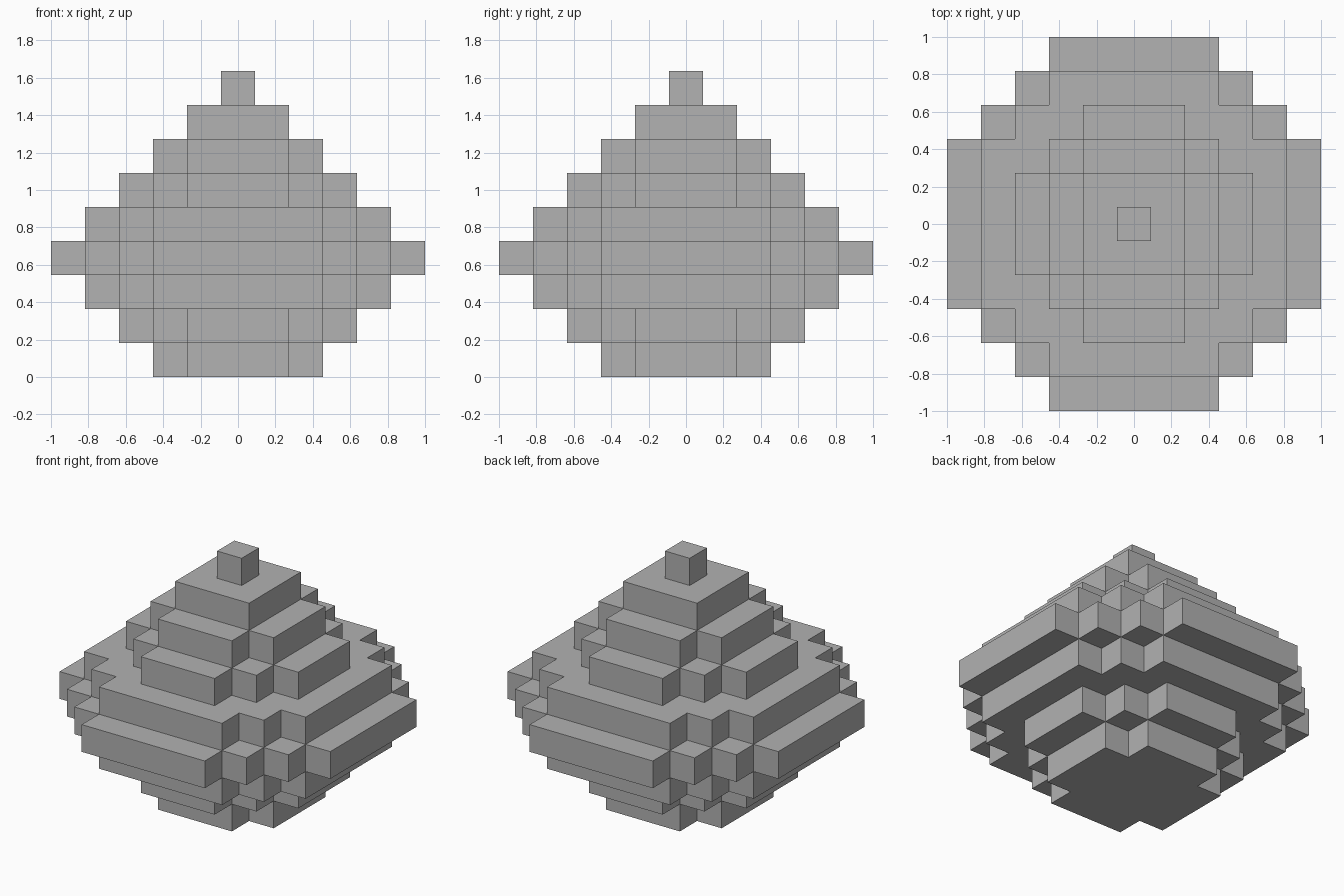
import bpy
import bmesh

cube = bpy.data.objects.get("Cube")
if cube:
    bpy.data.objects.remove(cube, do_unlink=True)

BLOCK = 2 / 11  # edge length of one block

stone = bpy.data.materials.new("plain_grey")
stone.use_nodes = True
grey = (0.445, 0.445, 0.445, 1)
stone.diffuse_color = grey
stone.node_tree.nodes["Principled BSDF"].inputs["Base Color"].default_value = grey


def stepped_outline(reach, flat):
    """Four-fold outline whose corners are cut in one-block steps."""
    x, y = reach, flat
    corner = [(x, y)]
    while x > flat:
        x -= 1
        corner.append((x, y))
        y += 1
        corner.append((x, y))
    outline = []
    for _ in range(4):
        outline += corner
        corner = [(-b, a) for a, b in corner]
    return outline


def add_layer(name, level, reach, flat):
    """One block-high slab extruded from its stepped outline."""
    bm = bmesh.new()
    verts = [bm.verts.new((x * BLOCK, y * BLOCK, level * BLOCK))
             for x, y in stepped_outline(reach, flat)]
    base = bm.faces.new(verts)
    top = bmesh.ops.extrude_face_region(bm, geom=[base], use_keep_orig=True)["geom"]
    bmesh.ops.translate(bm, vec=(0, 0, BLOCK),
                        verts=[v for v in top if isinstance(v, bmesh.types.BMVert)])
    bmesh.ops.recalc_face_normals(bm, faces=bm.faces)
    mesh = bpy.data.meshes.new(name)
    bm.to_mesh(mesh)
    bm.free()
    mesh.materials.append(stone)
    bpy.context.collection.objects.link(bpy.data.objects.new(name, mesh))


# Layers from the ground up: name, reach and flat half-width in blocks
layers = [
    ("foot", 2.5, 1.5),
    ("lower_step", 3.5, 1.5),
    ("lower_belly", 4.5, 2.5),
    ("rim", 5.5, 2.5),
    ("upper_belly", 4.5, 2.5),
    ("upper_step", 3.5, 1.5),
    ("shoulder", 2.5, 1.5),
    ("neck", 1.5, 1.5),
    ("tip", 0.5, 0.5),
]
for level, (name, reach, flat) in enumerate(layers):
    add_layer(name, level, reach, flat)
